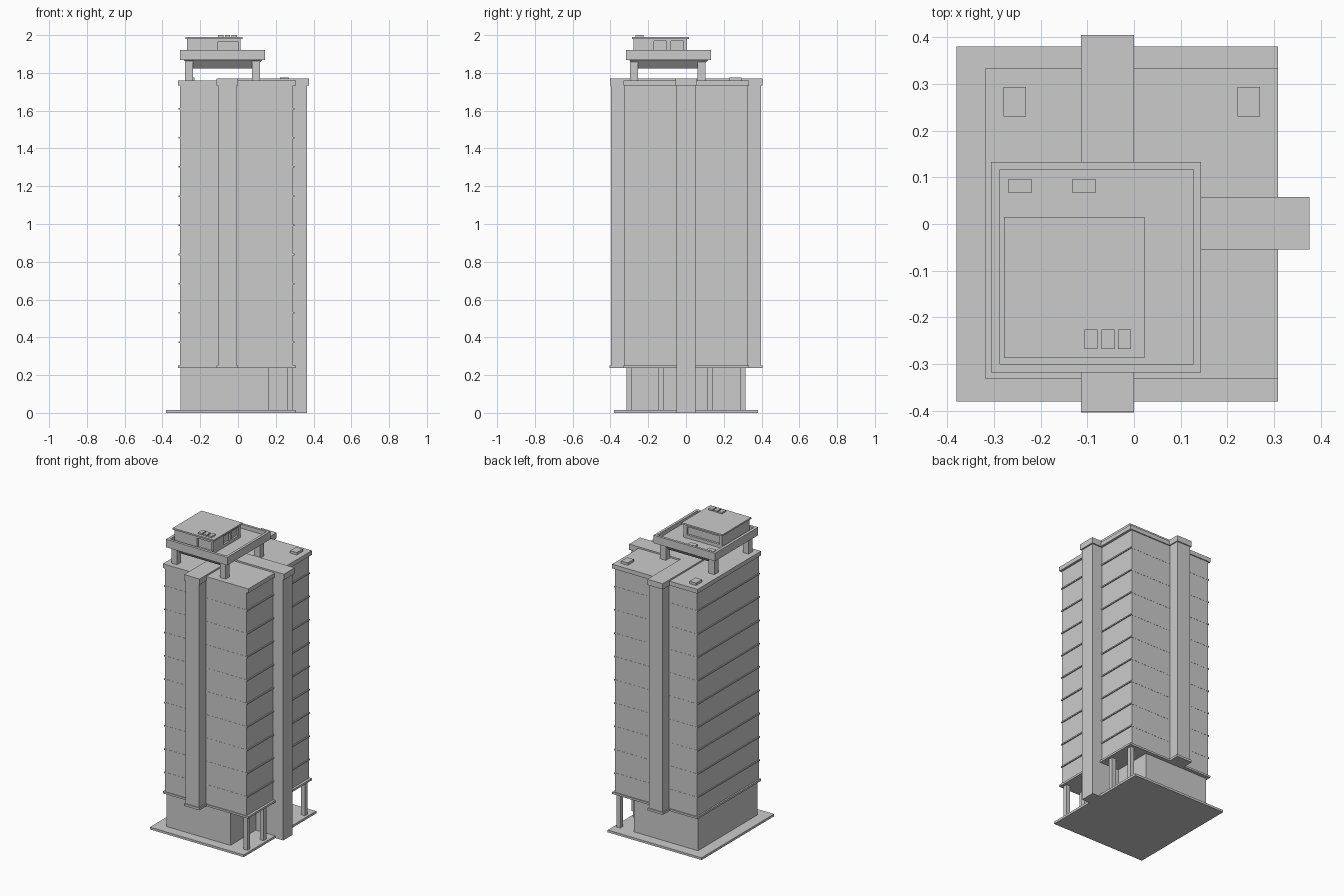
import bpy, bmesh

if "Cube" in bpy.data.objects:
    bpy.data.objects.remove(bpy.data.objects["Cube"])


def box(name, x0, x1, y0, y1, z0, z1, inset=0.0):
    """Axis-aligned box; inset shrinks its bottom face to make a taper."""
    i = inset
    bm = bmesh.new()
    lo = [bm.verts.new(p) for p in ((x0 + i, y0 + i, z0), (x1 - i, y0 + i, z0),
                                    (x1 - i, y1 - i, z0), (x0 + i, y1 - i, z0))]
    hi = [bm.verts.new(p) for p in ((x0, y0, z1), (x1, y0, z1), (x1, y1, z1), (x0, y1, z1))]
    bm.faces.new(lo[::-1])
    bm.faces.new(hi)
    for k in range(4):
        n = (k + 1) % 4
        bm.faces.new((lo[k], lo[n], hi[n], hi[k]))
    me = bpy.data.meshes.new(name)
    bm.to_mesh(me)
    bm.free()
    ob = bpy.data.objects.new(name, me)
    bpy.context.collection.objects.link(ob)
    return ob


def cut(target, name, *dims):
    """Recess a box-shaped opening into the target."""
    cutter = box(name, *dims)
    cutter.hide_render = True
    cutter.hide_viewport = True
    mod = target.modifiers.new(name, 'BOOLEAN')
    mod.operation = 'DIFFERENCE'
    mod.solver = 'EXACT'
    mod.object = cutter
    bpy.context.view_layer.update()
    me = bpy.data.meshes.new_from_object(
        target.evaluated_get(bpy.context.evaluated_depsgraph_get()))
    target.modifiers.clear()
    target.data = me
    bpy.data.objects.remove(cutter)


# Ground slab, recessed entrance block and columns under the overhang
box("ground_slab", -0.38, 0.308, -0.38, 0.38, 0.0, 0.015)
box("entrance_block", -0.305, 0.165, -0.315, 0.31, 0.015, 0.24)
for y in (-0.30, -0.132, 0.128, 0.30):
    box("column", 0.262, 0.29, y - 0.014, y + 0.014, 0.015, 0.24)

# Main tower with bottom flange, roof rim and floor ledges
box("tower_body", -0.308, 0.292, -0.327, 0.327, 0.25, 1.74)
box("bottom_flange", -0.318, 0.308, -0.332, 0.334, 0.237, 0.25)
box("roof_rim", -0.318, 0.308, -0.332, 0.334, 1.732, 1.76)
for f in range(9):
    z = 0.375 + f * 0.1545
    box("floor_ledge", -0.314, 0.299, -0.328, 0.328, z - 0.004, z + 0.004)

# Front and back service shafts, and the side shaft that reaches the ground
for s in (-1, 1):
    ya, yb = sorted((s * 0.30, s * 0.398))
    box("service_shaft", -0.106, -0.007, ya, yb, 0.25, 1.74)
    ya, yb = sorted((s * 0.30, s * 0.404))
    box("shaft_foot", -0.113, 0.0, ya, yb, 0.237, 0.252)
box("side_shaft", 0.165, 0.366, -0.049, 0.05, 0.0, 1.74)
box("roof_beam", -0.113, 0.0, -0.403, 0.405, 1.732, 1.77)
box("side_roof_beam", 0.0, 0.376, -0.055, 0.058, 1.732, 1.77)

# Roof hatches
for x in (-0.255, 0.246):
    box("roof_hatch", x - 0.024, x + 0.024, 0.23, 0.293, 1.755, 1.776)

# Raised terrace on four legs, tapered underneath, with a parapet
for x in (-0.281, 0.075):
    for y in (-0.296, 0.062):
        box("terrace_leg", x, x + 0.042, y, y + 0.042, 1.755, 1.87)
box("terrace_underside", -0.287, 0.127, -0.30, 0.117, 1.822, 1.868, 0.04)
terrace = box("terrace_tray", -0.306, 0.144, -0.318, 0.133, 1.867, 1.92)
cut(terrace, "tray_hollow", -0.287, 0.127, -0.30, 0.117, 1.893, 1.95)
for x in (-0.244, -0.107):
    box("terrace_unit", x - 0.026, x + 0.026, 0.067, 0.095, 1.89, 1.908)

# Rooftop room with recessed openings, roof plate and vents
room = box("rooftop_room", -0.27, 0.013, -0.279, 0.006, 1.89, 1.982)
cut(room, "front_opening", -0.105, 0.0, -0.32, -0.265, 1.905, 1.966)
cut(room, "back_window", -0.25, -0.01, -0.008, 0.05, 1.915, 1.968)
for y in (-0.17, -0.08):
    cut(room, "side_window", 0.0, 0.05, y, y + 0.068, 1.912, 1.968)
box("room_roof", -0.278, 0.023, -0.287, 0.015, 1.98, 1.99)
for x in (-0.092, -0.056, -0.02):
    box("roof_vent", x - 0.014, x + 0.014, -0.268, -0.226, 1.988, 2.0)
